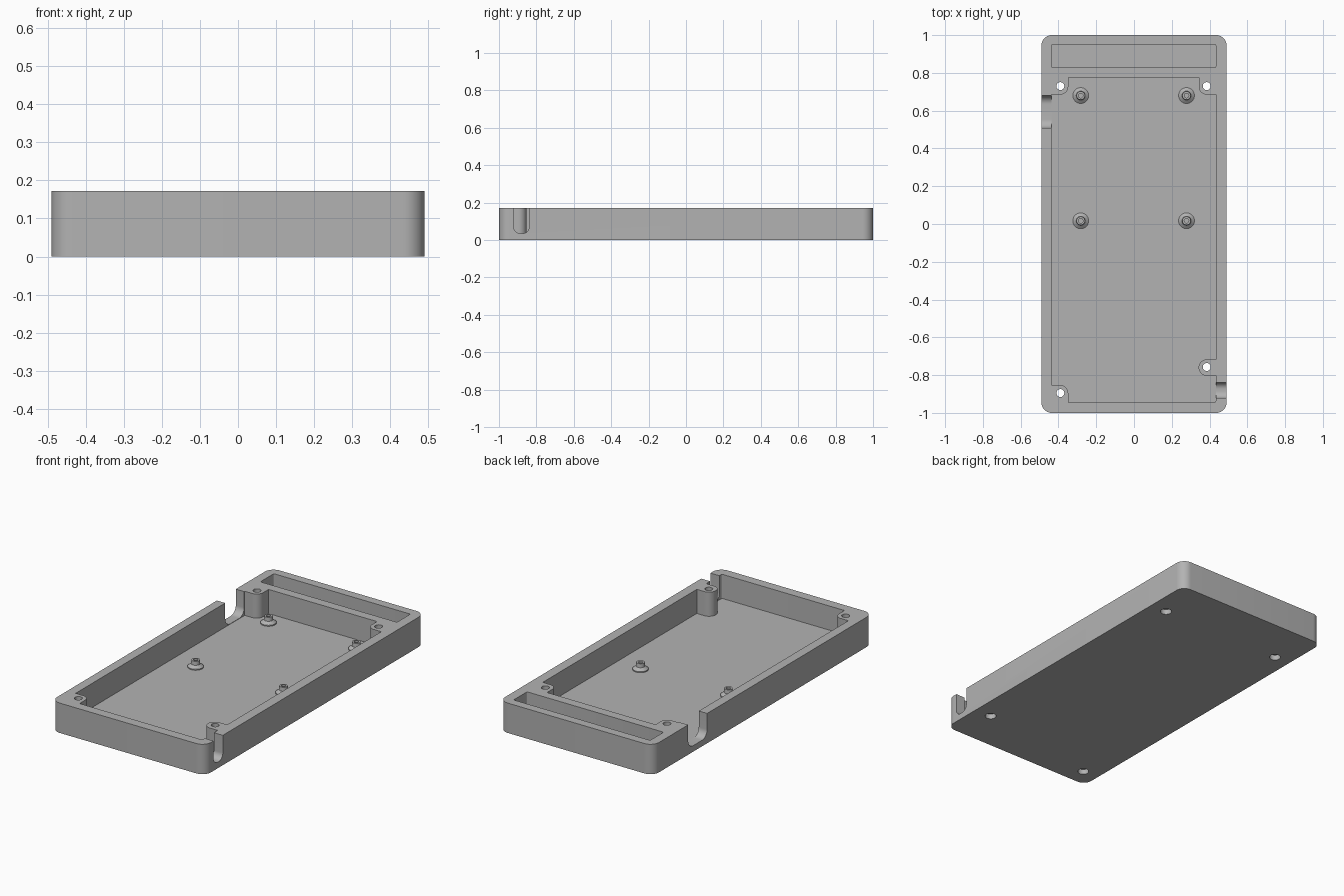
import bpy
import bmesh
from math import cos, sin, pi, radians

if "Cube" in bpy.data.objects:
    bpy.data.objects.remove(bpy.data.objects["Cube"])

HEIGHT, FLOOR = 0.172, 0.033

grey = bpy.data.materials.new("plain grey")
grey.use_nodes = True
colour = (0.45, 0.45, 0.45, 1)
grey.diffuse_color = colour
grey.node_tree.nodes["Principled BSDF"].inputs["Base Color"].default_value = colour


def make_object(name, bm):
    bmesh.ops.recalc_face_normals(bm, faces=bm.faces)
    mesh = bpy.data.meshes.new(name)
    bm.to_mesh(mesh)
    bm.free()
    mesh.materials.append(grey)
    obj = bpy.data.objects.new(name, mesh)
    bpy.context.collection.objects.link(obj)
    return obj


def rounded_prism(name, low, high, radius, span, along_x=False, steps=10):
    """Rounded rectangle extruded along z, or along x with its profile in y and z."""
    bm = bmesh.new()
    ring = []
    corners = [(high[0] - radius, high[1] - radius), (low[0] + radius, high[1] - radius),
               (low[0] + radius, low[1] + radius), (high[0] - radius, low[1] + radius)]
    for quarter, (a, b) in enumerate(corners):
        for i in range(steps + 1):
            t = (quarter + i / steps) * pi / 2
            u, v = a + radius * cos(t), b + radius * sin(t)
            ring.append(bm.verts.new((span[0], u, v) if along_x else (u, v, span[0])))
    face = bm.faces.new(ring)
    grown = bmesh.ops.extrude_face_region(bm, geom=[face])["geom"]
    depth = span[1] - span[0]
    offset = (depth, 0, 0) if along_x else (0, 0, depth)
    bmesh.ops.translate(bm, vec=offset, verts=[g for g in grown if isinstance(g, bmesh.types.BMVert)])
    return make_object(name, bm)


def lathe(name, profile, x, y, steps=32):
    """Revolve a closed (radius, z) profile around a vertical axis."""
    bm = bmesh.new()
    verts = [bm.verts.new((r, 0, z)) for r, z in profile]
    edges = [bm.edges.new(pair) for pair in zip(verts, verts[1:])]
    bmesh.ops.spin(bm, geom=verts + edges, cent=(0, 0, 0), axis=(0, 0, 1),
                   angle=2 * pi, steps=steps, use_duplicate=False)
    bmesh.ops.remove_doubles(bm, verts=bm.verts, dist=0.0001)
    bmesh.ops.translate(bm, vec=(x, y, 0), verts=bm.verts)
    return make_object(name, bm)


def activate(obj):
    bpy.ops.object.select_all(action='DESELECT')
    obj.select_set(True)
    bpy.context.view_layer.objects.active = obj


def cut(target, cutter):
    """Subtract the cutter and discard it."""
    activate(target)
    mod = target.modifiers.new("cut", 'BOOLEAN')
    mod.operation, mod.solver, mod.object = 'DIFFERENCE', 'EXACT', cutter
    bpy.ops.object.modifier_apply(modifier=mod.name)
    bpy.data.objects.remove(cutter)


# Outer tray block
tray = rounded_prism("tray", (-0.49, -1), (0.49, 1), 0.055, (0, HEIGHT))

# Main cavity, leaving the screw bosses standing
cavity = rounded_prism("cavity", (-0.437, -0.945), (0.433, 0.775), 0.008, (FLOOR, 0.3), steps=4)
for low, high in [((-0.6, 0.685), (-0.348, 0.9)), ((0.343, 0.685), (0.6, 0.9)),
                  ((-0.6, -1.1), (-0.348, -0.853)), ((0.342, -0.803), (0.6, -0.717))]:
    cut(cavity, rounded_prism("boss", low, high, 0.0425, (-0.1, 0.5)))
cut(tray, cavity)

# Narrow pocket at the back
cut(tray, rounded_prism("pocket", (-0.437, 0.828), (0.433, 0.95), 0.006, (FLOOR, 0.3), steps=4))

# Cable slots through the side walls
cut(tray, rounded_prism("left_slot", (-0.922, 0.035), (-0.838, 0.4), 0.036, (0.425, 0.6), True))
cut(tray, rounded_prism("right_slot", (0.508, 0.035), (0.68, 0.4), 0.045, (-0.6, -0.43), True))

# Screw holes with wider recesses underneath
for x, y in [(-0.39, 0.73), (0.385, 0.73), (-0.39, -0.895), (0.385, -0.757)]:
    cut(tray, lathe("screw_hole", [(0, -0.1), (0.03, -0.1), (0.03, 0.03), (0.021, 0.03),
                                   (0.021, 0.3), (0, 0.3)], x, y))
parts = [tray]

# Standoffs with flared feet and small bores
for x, side in ((-0.282, "right"), (0.278, "left")):
    for y, end in ((0.68, "back"), (0.017, "front")):
        rings = [(0, -0.005), (0.042, -0.005), (0.042, 0.006), (0.024, 0.02),
                 (0.022, 0.042), (0.012, 0.042), (0.012, 0.012), (0, 0.012)]
        profile = [(r, FLOOR + z) for r, z in rings]
        parts.append(lathe(f"standoff_{end}_{side}", profile, x, y))

for part in parts:
    activate(part)
    bpy.ops.object.shade_smooth_by_angle(angle=radians(30))
